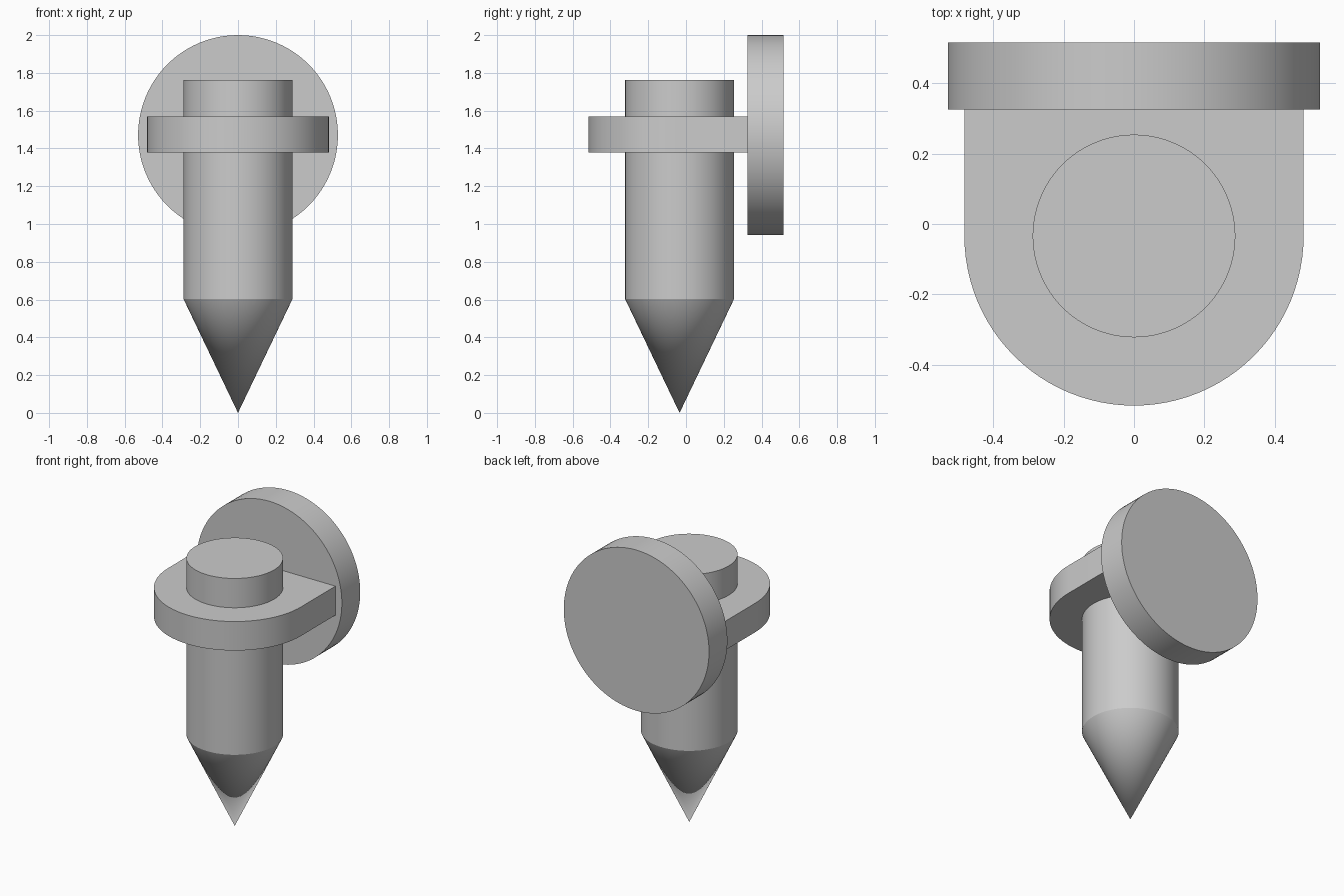
import bpy, bmesh, math
from mathutils import Matrix

if "Cube" in bpy.data.objects:
    bpy.data.objects.remove(bpy.data.objects["Cube"])

SEG = 96
PIN_Y = -0.034    # axis of the pin and collar
BACK_Y = 0.325    # where the collar meets the disc


def finish(name, bm):
    bmesh.ops.recalc_face_normals(bm, faces=bm.faces)
    mesh = bpy.data.meshes.new(name)
    bm.to_mesh(mesh)
    bm.free()
    obj = bpy.data.objects.new(name, mesh)
    bpy.context.collection.objects.link(obj)
    bpy.ops.object.select_all(action='DESELECT')
    obj.select_set(True)
    bpy.context.view_layer.objects.active = obj
    bpy.ops.object.shade_smooth_by_angle(angle=math.radians(25))
    return obj


def extrude_outline(name, points, vector):
    bm = bmesh.new()
    face = bm.faces.new([bm.verts.new(p) for p in points])
    new = bmesh.ops.extrude_face_region(bm, geom=[face], use_keep_orig=True)["geom"]
    verts = [g for g in new if isinstance(g, bmesh.types.BMVert)]
    bmesh.ops.translate(bm, verts=verts, vec=vector)
    return finish(name, bm)


# Pointed pin: half profile spun about its vertical axis
bm = bmesh.new()
profile = [(0, 0), (0.288, 0.602), (0.288, 1.763), (0, 1.763)]
verts = [bm.verts.new((r, PIN_Y, z)) for r, z in profile]
edges = [bm.edges.new(pair) for pair in zip(verts, verts[1:])]
bmesh.ops.spin(bm, geom=verts + edges, cent=(0, PIN_Y, 0), axis=(0, 0, 1),
               angle=math.tau, steps=SEG)
bmesh.ops.remove_doubles(bm, verts=bm.verts, dist=1e-5)
finish("pointed_pin", bm)

# Collar: rounded at the front, straight sides running back to the disc
R = 0.482
half = SEG // 2
outline = [(R * math.cos(math.pi + math.pi * i / half),
            PIN_Y + R * math.sin(math.pi + math.pi * i / half), 1.379)
           for i in range(half + 1)]
outline += [(R, BACK_Y, 1.379), (-R, BACK_Y, 1.379)]
extrude_outline("collar", outline, (0, 0, 0.191))

# Upright disc at the back
disc = [(0.529 * math.cos(math.tau * i / SEG), BACK_Y,
         1.471 + 0.529 * math.sin(math.tau * i / SEG)) for i in range(SEG)]
extrude_outline("back_disc", disc, (0, 0.191, 0))
